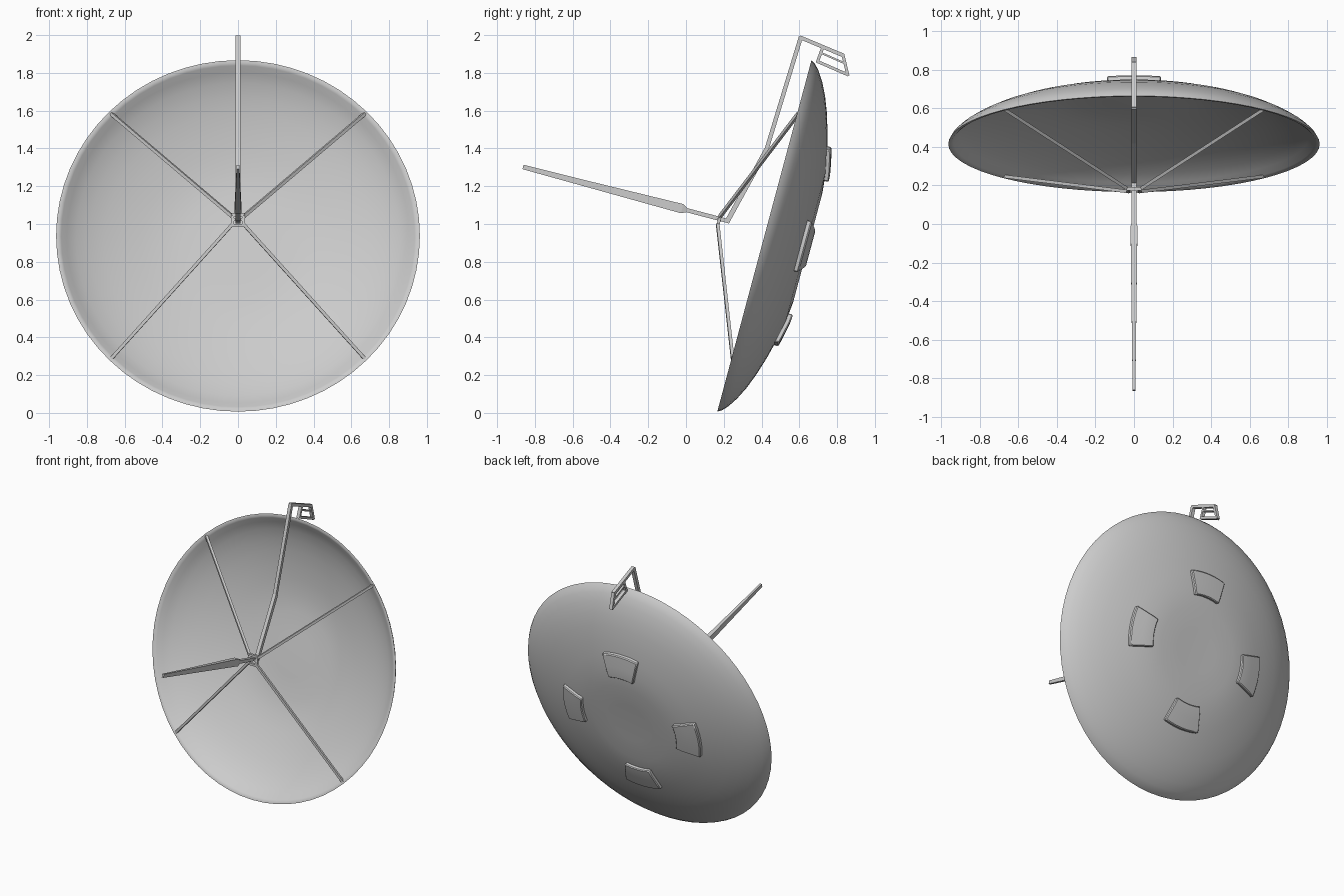
import bpy, bmesh
from math import sin, cos, pi, radians
from mathutils import Vector, Matrix

if "Cube" in bpy.data.objects:
    bpy.data.objects.remove(bpy.data.objects["Cube"])

# Dish frame: local z points out of the bowl, local y runs up the rim plane
TILT = Matrix.Translation((0, 0.415, 0.937)) @ Matrix.Rotation(radians(75), 4, 'X')
PROFILE = [(0, .234), (.15, .236), (.3, .238), (.42, .226), (.52, .205), (.62, .18),
           (.72, .149), (.8, .118), (.87, .083), (.92, .05), (.95, .022), (.963, 0)]


def depth(r):
    for (r0, d0), (r1, d1) in zip(PROFILE, PROFILE[1:]):
        if r <= r1:
            return d0 + (d1 - d0) * (r - r0) / (r1 - r0)
    return 0


def finish(name, bm, matrix=None, smooth=False):
    bmesh.ops.recalc_face_normals(bm, faces=bm.faces)
    if matrix:
        bm.transform(matrix)
    me = bpy.data.meshes.new(name)
    bm.to_mesh(me)
    bm.free()
    ob = bpy.data.objects.new(name, me)
    bpy.context.collection.objects.link(ob)
    if smooth:
        bpy.context.view_layer.objects.active = ob
        ob.select_set(True)
        bpy.ops.object.shade_smooth_by_angle(angle=radians(35))
        ob.select_set(False)
    return ob


def loft(bm, stations):
    """Rectangular bar through (y, z, width in x, thickness) stations at x = 0."""
    pts = [Vector((0, s[0], s[1])) for s in stations]
    rings = []
    for i, (p, s) in enumerate(zip(pts, stations)):
        t = (pts[min(i + 1, len(pts) - 1)] - pts[max(i - 1, 0)]).normalized()
        side, up = Vector((s[2] / 2, 0, 0)), Vector((0, -t.z, t.y)) * s[3] / 2
        rings.append([bm.verts.new(p + side * a + up * b)
                      for a, b in ((1, 1), (-1, 1), (-1, -1), (1, -1))])
    for A, B in zip(rings, rings[1:]):
        for k in range(4):
            bm.faces.new((A[k], A[k - 1], B[k - 1], B[k]))
    bm.faces.new(rings[0])
    bm.faces.new(rings[-1])


def bar(bm, p, q, w):
    """Square bar between two points."""
    p, q = Vector(p), Vector(q)
    d = q - p
    m = (Matrix.Translation((p + q) / 2) @ d.to_track_quat('Z', 'X').to_matrix().to_4x4()
         @ Matrix.Diagonal((w, w, d.length, 1)))
    bmesh.ops.create_cube(bm, size=1, matrix=m)


# Reflector bowl: closed thin shell, lathed
bm = bmesh.new()
line = [(r, -d) for r, d in PROFILE]
line += [(r * .985, -max(d - .014, 0)) for r, d in reversed(PROFILE)]
vs = [bm.verts.new((r, 0, z)) for r, z in line]
es = [bm.edges.new(e) for e in zip(vs, vs[1:])]
bmesh.ops.spin(bm, geom=vs + es, cent=(0, 0, 0), axis=(0, 0, 1),
               angle=2 * pi, steps=64, use_duplicate=False)
bmesh.ops.remove_doubles(bm, verts=bm.verts, dist=.0004)
finish("dish_bowl", bm, TILT, True)

# Four raised sector pads on the back
for i, name in enumerate(("right", "top", "left", "bottom")):
    bm = bmesh.new()
    rows = []
    for j in range(5):
        r = .375 + .17 * j / 4
        rows.append([bm.verts.new((r * cos(a), r * sin(a), .012 - depth(r)))
                     for a in (i * pi / 2 + radians(-15 + 5 * k) for k in range(7))])
    for A, B in zip(rows, rows[1:]):
        for k in range(6):
            bm.faces.new((A[k], A[k + 1], B[k + 1], B[k]))
    ext = bmesh.ops.extrude_face_region(bm, geom=bm.faces[:])
    bmesh.ops.translate(bm, vec=(0, 0, -.036),
                        verts=[v for v in ext["geom"] if isinstance(v, bmesh.types.BMVert)])
    ob = finish("back_pad_" + name, bm, TILT, True)
    bev = ob.modifiers.new("edge", 'BEVEL')
    bev.width, bev.segments, bev.angle_limit = .006, 1, radians(50)

# Support struts from the rim to the feed
for s, side in ((-1, "left"), (1, "right")):
    for a, pos, tip in ((45, "upper", (s * .03, .18, 1.04)), (-45, "lower", (s * .03, .168, .998))):
        bm = bmesh.new()
        rim = TILT @ Vector((s * .95 * cos(radians(a)), .95 * sin(radians(a)), -.006))
        bar(bm, rim, tip, .017)
        finish(f"strut_{pos}_{side}", bm)

# Square feed frame where the struts meet
bm = bmesh.new()
lo, hi = (.168, .992), (.183, 1.048)
for y, z in (lo, hi):
    bar(bm, (-.038, y, z), (.038, y, z), .016)
for x in (-.03, .03):
    bar(bm, (x, *lo), (x, *hi), .016)
bar(bm, (-.03, .176, 1.025), (.03, .176, 1.025), .016)
finish("feed_frame", bm)

# Tapered feed needle
bm = bmesh.new()
loft(bm, [(-.863, 1.302, .014, .024), (-.56, 1.222, .022, .032), (-.02, 1.081, .036, .05),
          (.005, 1.073, .026, .022), (.225, 1.015, .024, .022)])
finish("feed_needle", bm)

# Cranked arm rising over the rim
bm = bmesh.new()
loft(bm, [(.215, 1.008, .026, .026), (.43, 1.40, .026, .026)])
loft(bm, [(.425, 1.39, .024, .022), (.608, 1.99, .024, .022)])
finish("cranked_arm", bm)

# Hooked end frame behind the rim
bm = bmesh.new()
for a, b, t in (((.602, 1.989), (.836, 1.891), .02), ((.83, 1.898), (.858, 1.784), .016),
                ((.86, 1.789), (.69, 1.863), .016), ((.696, 1.858), (.725, 1.938), .016),
                ((.71, 1.908), (.842, 1.85), .01)):
    loft(bm, [(*a, .024, t), (*b, .024, t)])
finish("end_frame", bm)
